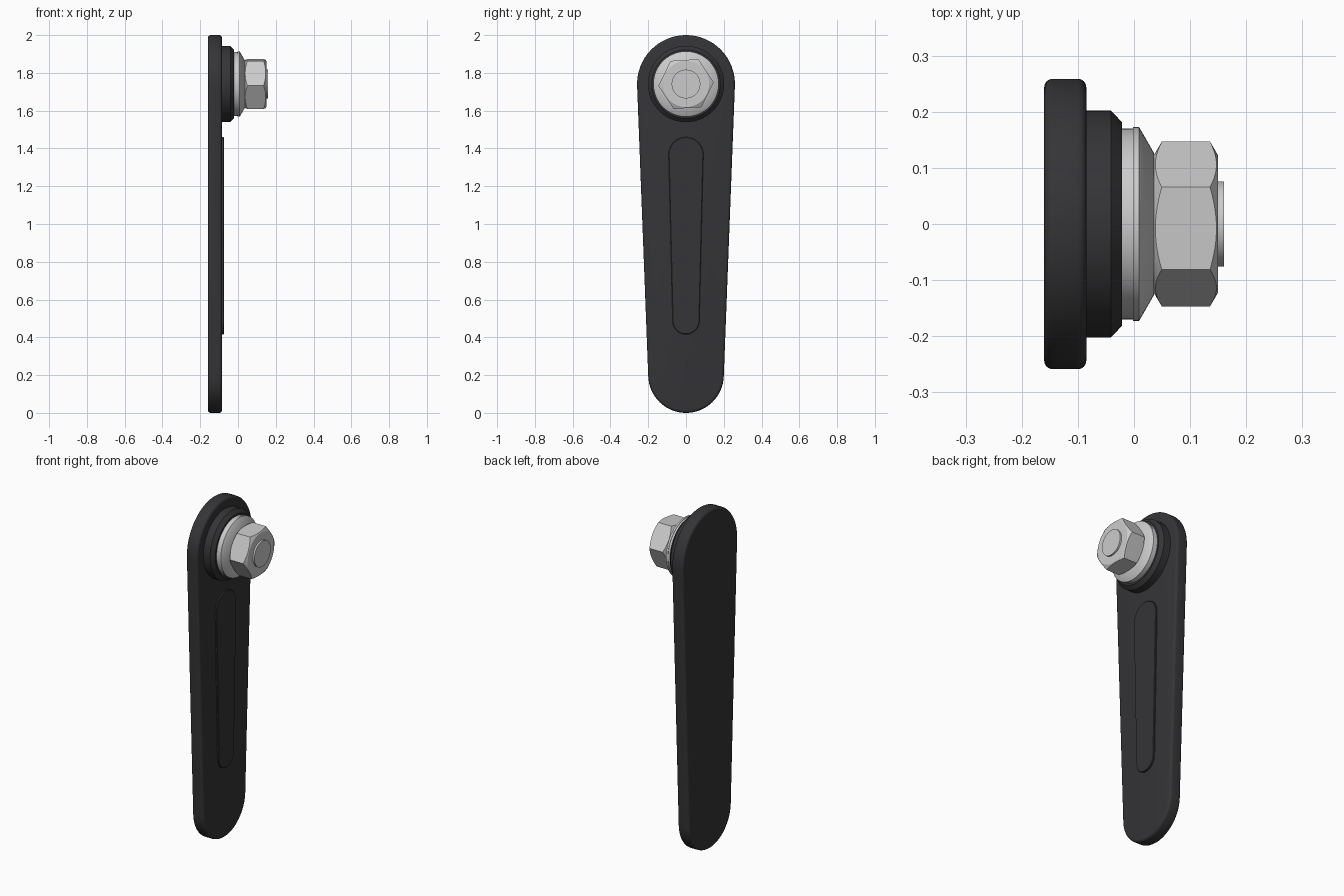
import bpy, bmesh
from math import sin, cos, pi, asin, radians

if "Cube" in bpy.data.objects:
    bpy.data.objects.remove(bpy.data.objects["Cube"])

AXIS_Z = 1.741  # height of the pivot axis

dark = bpy.data.materials.new("dark_plastic")
dark.diffuse_color = (0.035, 0.035, 0.038, 1)
dark.use_nodes = True
dark.node_tree.nodes["Principled BSDF"].inputs["Base Color"].default_value = dark.diffuse_color


def loft(name, rings, mat=None, angle=30):
    """Skin a list of equal-length point rings and cap both ends."""
    bm = bmesh.new()
    loops = [[bm.verts.new(p) for p in ring] for ring in rings]
    n = len(loops[0])
    for a, b in zip(loops, loops[1:]):
        for i in range(n):
            j = (i + 1) % n
            bm.faces.new((a[i], a[j], b[j], b[i]))
    bm.faces.new(loops[0])
    bm.faces.new(loops[-1])
    bmesh.ops.remove_doubles(bm, verts=bm.verts, dist=1e-6)
    bmesh.ops.recalc_face_normals(bm, faces=bm.faces)
    me = bpy.data.meshes.new(name)
    bm.to_mesh(me)
    bm.free()
    ob = bpy.data.objects.new(name, me)
    bpy.context.collection.objects.link(ob)
    if mat:
        me.materials.append(mat)
    bpy.ops.object.select_all(action='DESELECT')
    ob.select_set(True)
    bpy.context.view_layer.objects.active = ob
    bpy.ops.object.shade_smooth_by_angle(angle=radians(angle))
    return ob


def slab(name, top, bottom, layers, mat, seg=32):
    """Tapered round-ended plate; top/bottom = (z, radius), layers = (x, inset)."""
    (z1, r1), (z2, r2) = top, bottom
    a = asin((r1 - r2) / (z1 - z2))
    rings = []
    for x, inset in layers:
        ring = []
        for z, r, start, sweep in ((z1, r1, -a, pi + 2 * a), (z2, r2, pi + a, pi - 2 * a)):
            for i in range(seg + 1):
                t = start + sweep * i / seg
                ring.append((x, (r - inset) * cos(t), z + (r - inset) * sin(t)))
        rings.append(ring)
    return loft(name, rings, mat)


def lathe(name, profile, mat=None, seg=64):
    """Turned part about the pivot axis; profile = (x, radius)."""
    return loft(name, [[(x, r * cos(2 * pi * i / seg), AXIS_Z + r * sin(2 * pi * i / seg))
                        for i in range(seg)] for x, r in profile], mat)


# Lever arm with rounded edges
f = 0.015
quarter = [i * pi / 8 for i in range(5)]
layers = [(-0.16 + f * (1 - sin(t)), f * (1 - cos(t))) for t in reversed(quarter)]
layers += [(-0.085 - f * (1 - sin(t)), f * (1 - cos(t))) for t in quarter]
slab("lever_arm", (AXIS_Z, 0.259), (0.2, 0.2), layers, dark)

# Raised grip strip on the front of the arm
slab("grip_strip", (1.368, 0.092), (0.487, 0.071),
     [(-0.09, 0), (-0.078, 0), (-0.075, 0.003)], dark)

# Round boss, washer and nut seat
lathe("pivot_boss", [(-0.095, 0.202), (-0.041, 0.202), (-0.021, 0.181)], dark)
lathe("washer", [(-0.03, 0.17), (-0.002, 0.17)])
lathe("nut_seat", [(-0.002, 0.173), (0.009, 0.173), (0.036, 0.126)])

# Hex nut, with corners cut back by a cone at each end
R, cap, seg, x0, x1 = 0.147, 0.122, 72, 0.035, 0.15
turn = radians(3.5)
rings = [[], [], [], []]
for i in range(seg):
    t = 2 * pi * i / seg
    r = R * cos(pi / 6) / cos(t % (pi / 3) - pi / 6)
    cut = (r - cap) * 0.58
    for ring, x, rad in zip(rings, (x0, x0 + cut, x1 - cut, x1), (cap, r, r, cap)):
        ring.append((x, rad * cos(t + turn), AXIS_Z + rad * sin(t + turn)))
loft("hex_nut", rings, angle=20)

# Stud end showing through the nut
lathe("stud_end", [(0.14, 0.076), (0.16, 0.076)])
